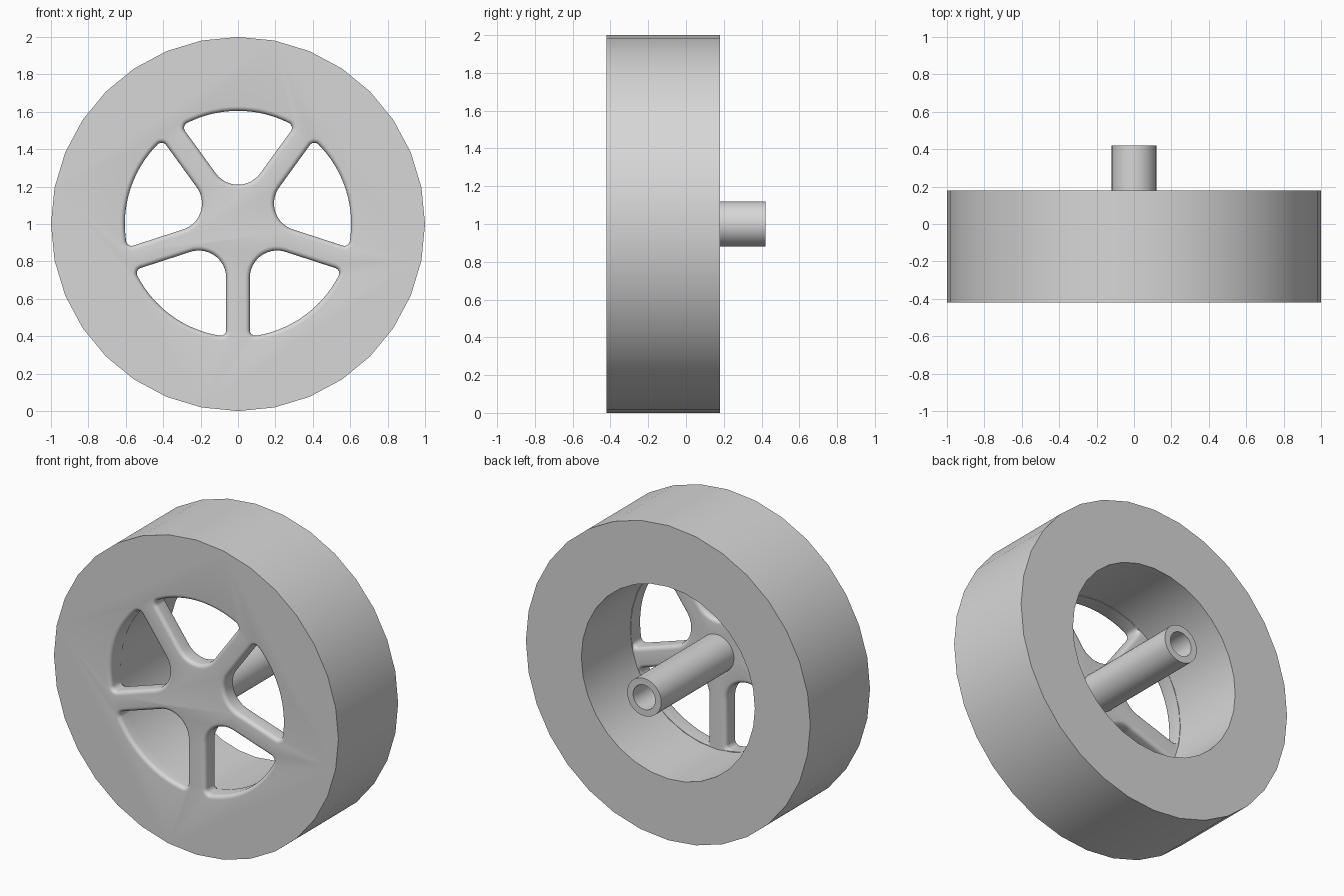
import bpy, bmesh
from math import sin, cos, asin, pi, radians, sqrt
from mathutils import Vector

if "Cube" in bpy.data.objects:
    bpy.data.objects.remove(bpy.data.objects["Cube"])

FRONT, PLATE_BACK = -0.42, -0.31
BORE, ROUND = 0.61, 0.025
SEGMENTS, SPOKES = 32, 5

grey = bpy.data.materials.new("light_grey")
grey.use_nodes = True
colour = (0.68, 0.68, 0.68, 1)
grey.diffuse_color = colour
grey.node_tree.nodes["Principled BSDF"].inputs["Base Color"].default_value = colour


def loft(name, rings):
    """Skin a list of equal rings and close both ends."""
    bm = bmesh.new()
    loops = [[bm.verts.new(p) for p in ring] for ring in rings]
    for a, b in zip(loops, loops[1:]):
        for i in range(len(a)):
            j = (i + 1) % len(a)
            bm.faces.new((a[i], a[j], b[j], b[i]))
    bm.faces.new(loops[0])
    bm.faces.new(loops[-1])
    bmesh.ops.recalc_face_normals(bm, faces=bm.faces)
    mesh = bpy.data.meshes.new(name)
    bm.to_mesh(mesh)
    bm.free()
    mesh.materials.append(grey)
    obj = bpy.data.objects.new(name, mesh)
    bpy.context.collection.objects.link(obj)
    return obj


def circle(radius, y):
    return [(radius * sin(2 * pi * i / SEGMENTS), y, 1 + radius * cos(2 * pi * i / SEGMENTS))
            for i in range(SEGMENTS)]


# Wheel body with recessed back and hollow axle, turned from one profile
profile = [(1, FRONT), (1, 0.18), (BORE, 0.18), (BORE, PLATE_BACK),
           (0.12, PLATE_BACK), (0.12, 0.42), (0.078, 0.42), (0.078, PLATE_BACK)]
wheel = loft("wheel", [circle(r, y) for r, y in profile])

# Window outline: rim arc, small corner arc and wide hub arc, mirrored
RIM, CORNER, HALF_SPOKE = 0.605, 0.03, 0.063
half_angle = pi / SPOKES
corner_angle = half_angle - asin((HALF_SPOKE + CORNER) / (RIM - CORNER))
hub_centre = (0.21 + -HALF_SPOKE) / (1 - sin(half_angle))
hub_radius = hub_centre - 0.21
side = pi / 2 + half_angle


def outline(grow, limit):
    corner = Vector((sin(corner_angle), cos(corner_angle))) * (RIM - CORNER)
    arcs = [(Vector((0, 0)), RIM, 0, corner_angle, 8),
            (corner, CORNER, corner_angle, side, 8),
            (Vector((0, hub_centre)), hub_radius, side, pi, 10)]
    points = []
    for centre, radius, start, end, steps in arcs:
        first = 1 if points and centre is corner else 0
        for i in range(first, steps + 1):
            a = start + (end - start) * i / steps
            p = centre + Vector((sin(a), cos(a))) * (radius + grow)
            if p.length > limit:
                p = p * (limit / p.length)
            points.append(p)
    return points + [Vector((-p.x, p.y)) for p in points[-2:0:-1]]


# Cutter levels flare at both faces so the spoke edges come out rounded
levels = [(FRONT - 0.05, ROUND, 1)]
fillet = [(ROUND * (1 - cos(i * pi / 10)), ROUND * (1 - sin(i * pi / 10))) for i in range(6)]
levels += [(FRONT + depth, grow, 1) for depth, grow in fillet]
levels += [(PLATE_BACK - depth, grow, RIM) for depth, grow in reversed(fillet)]
levels += [(PLATE_BACK + 0.05, ROUND, RIM)]

for k in range(SPOKES):
    turn = 2 * pi * k / SPOKES
    rings = []
    for y, grow, limit in levels:
        rings.append([(p.x * cos(turn) + p.y * sin(turn), y,
                       1 + p.y * cos(turn) - p.x * sin(turn)) for p in outline(grow, limit)])
    cutter = loft("window_cutter", rings)
    cutter.hide_render = True
    cut = wheel.modifiers.new("window", 'BOOLEAN')
    cut.operation = 'DIFFERENCE'
    cut.solver = 'EXACT'
    cut.object = cutter
    bpy.context.view_layer.objects.active = wheel
    bpy.ops.object.modifier_apply(modifier=cut.name)
    bpy.data.objects.remove(cutter)

# Smooth the curved walls, keep the rims crisp
bpy.ops.object.select_all(action='DESELECT')
wheel.select_set(True)
bpy.context.view_layer.objects.active = wheel
bpy.ops.object.shade_smooth_by_angle(angle=radians(32))
